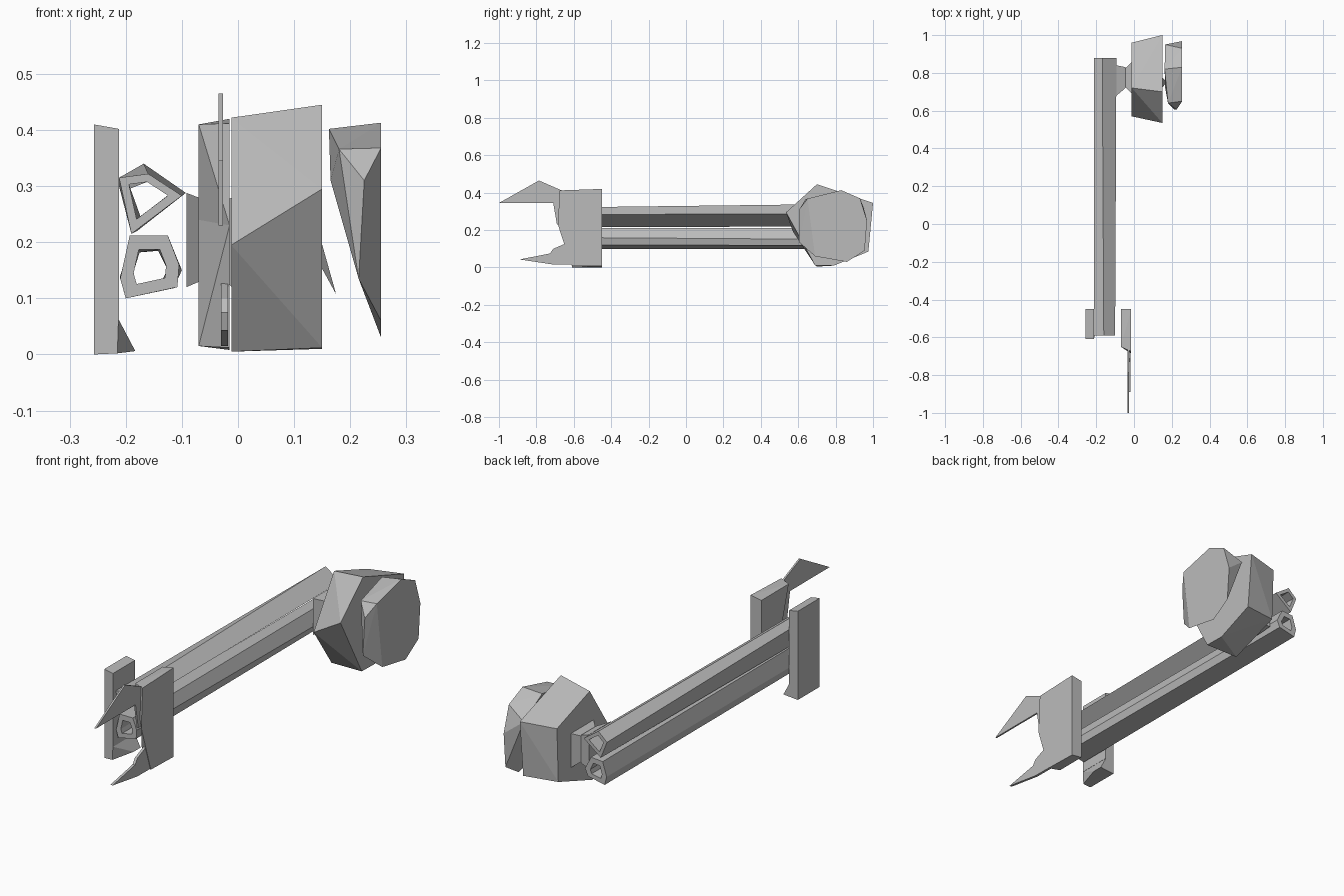
import bpy, bmesh
from mathutils import Vector

cube = bpy.data.objects.get("Cube")
if cube:
    bpy.data.objects.remove(cube, do_unlink=True)

grey = bpy.data.materials.new("plain_grey")
grey.use_nodes = True
colour = (0.5, 0.5, 0.5, 1)
grey.diffuse_color = colour
grey.node_tree.nodes["Principled BSDF"].inputs["Base Color"].default_value = colour


def finish(name, bm):
    bmesh.ops.recalc_face_normals(bm, faces=bm.faces)
    mesh = bpy.data.meshes.new(name)
    bm.to_mesh(mesh)
    bm.free()
    mesh.materials.append(grey)
    obj = bpy.data.objects.new(name, mesh)
    bpy.context.collection.objects.link(obj)
    return obj


def hull(name, points):
    """Faceted solid wrapped around a few corner points."""
    bm = bmesh.new()
    verts = [bm.verts.new(p) for p in points]
    res = bmesh.ops.convex_hull(bm, input=verts)
    loose = [v for v in bm.verts if not v.link_faces]
    bmesh.ops.delete(bm, geom=loose, context='VERTS')
    return finish(name, bm)


def at_x(x, profile):
    return [(x, y, z) for y, z in profile]


def box(x, y, z):
    return [(i, j, k) for i in x for j in y for k in z]


def tube(name, front, back, y_front, y_back, inner):
    """Hollow bar lofted between two outlines given as (x, z)."""
    bm = bmesh.new()
    rings = []
    for scale in (1, inner):
        for outline, y in ((front, y_front), (back, y_back)):
            pts = [Vector((x, y, z)) for x, z in outline]
            mid = sum(pts, Vector()) / len(pts)
            rings.append([bm.verts.new(mid + (p - mid) * scale) for p in pts])
    n = len(front)
    for a, b in ((0, 1), (1, 3), (3, 2), (2, 0)):
        for i in range(n):
            j = (i + 1) % n
            bm.faces.new((rings[a][i], rings[a][j], rings[b][j], rings[b][i]))
    return finish(name, bm)


def blade(name, profile, x, thickness):
    """Thin flat prong cut from a (y, z) outline."""
    bm = bmesh.new()
    face = bm.faces.new([bm.verts.new(p) for p in at_x(x, profile)])
    res = bmesh.ops.extrude_face_region(bm, geom=[face])
    moved = [g for g in res["geom"] if isinstance(g, bmesh.types.BMVert)]
    bmesh.ops.translate(bm, verts=moved, vec=(thickness, 0, 0))
    return finish(name, bm)


# Long hollow bars
tube("upper_bar",
     [(-.212, .315), (-.16, .322), (-.10, .283), (-.19, .215)],
     [(-.212, .30), (-.168, .34), (-.093, .288), (-.18, .22)],
     -.59, .88, .62)
tube("lower_bar",
     [(-.193, .212), (-.125, .212), (-.105, .16), (-.108, .12), (-.2, .10), (-.21, .135)],
     [(-.19, .205), (-.13, .21), (-.1, .15), (-.115, .118), (-.2, .10), (-.21, .14)],
     -.59, .88, .55)

# Outer end plate and its flared foot
ends = (-.61, -.45)
hull("end_plate", box((-.257,), ends, (.06, .41)) + box((-.212,), ends, (.063, .402)))
hull("end_plate_foot", box((-.257,), ends, (0, .06))
     + box((-.213,), ends, (.063,)) + [(-.183, -.5, .006), (-.183, -.45, .006), (-.215, -.61, .002)])

# Hook plate: upper and lower halves meet at a pinched front edge
hull("hook_plate_upper", at_x(-.07, [(-.45, .41), (-.65, .41), (-.6, .24), (-.45, .24)])
     + at_x(-.015, [(-.45, .42), (-.675, .412), (-.685, .23), (-.45, .23)]))
hull("hook_plate_lower", at_x(-.07, [(-.45, .24), (-.6, .24), (-.6, .015), (-.45, .015)])
     + at_x(-.015, [(-.45, .23), (-.685, .23), (-.64, .14), (-.615, .012), (-.45, .008)]))

# Curved prongs
blade("upper_prong", [(-.66, .23), (-.69, .23), (-.71, .345), (-1, .345), (-.786, .465), (-.66, .41)],
      -.035, .008)
blade("lower_prong", [(-.61, .015), (-.71, .016), (-.89, .043), (-.727, .075), (-.71, .10),
                      (-.64, .13), (-.61, .13)], -.03, .012)

# Faceted wheel
hull("wheel", at_x(-.012, [(.57, .195), (.72, .422), (.96, .34), (.95, .09), (.70, .005)])
     + at_x(.15, [(.535, .295), (.70, .445), (1, .345), (.975, .085), (.79, .01), (.69, .012)]))

# Hub joining wheel and bars
hull("hub", at_x(-.092, [(.68, .12), (.68, .288), (.84, .288), (.84, .13)])
     + at_x(-.045, [(.72, .14), (.72, .27), (.83, .27), (.83, .14)]))
hull("hub_neck", at_x(-.05, [(.73, .15), (.73, .26), (.82, .26), (.82, .15)])
     + at_x(-.01, [(.69, .12), (.69, .28), (.86, .28), (.86, .12)]))

# Octagonal cap, deeper along its top
hull("cap", at_x(.255, [(.65, .368), (.83, .413), (.93, .37), (.968, .25), (.955, .09),
                        (.86, .03), (.69, .06)])
     + [(.225, .605, .31), (.215, .605, .135), (.18, .64, .366),
        (.162, .82, .402), (.165, .95, .32), (.165, .72, .31)])
hull("cap_spike", [(.146, .72, .21), (.146, .75, .16), (.146, .78, .20), (.175, .75, .107)])
